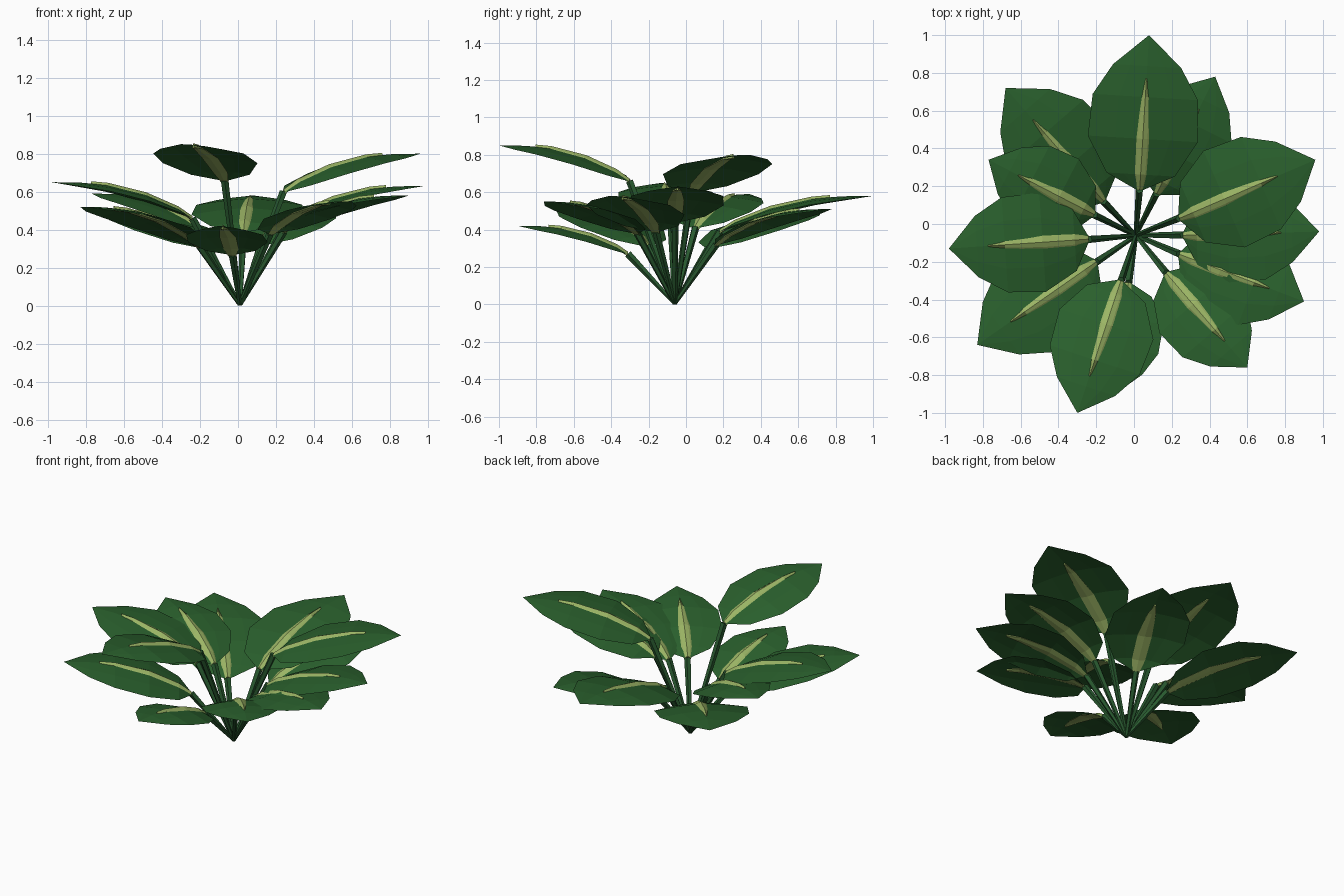
import bpy
from mathutils import Vector

if "Cube" in bpy.data.objects:
    bpy.data.objects.remove(bpy.data.objects["Cube"])

def material(name, rgb):
    m = bpy.data.materials.new(name)
    m.diffuse_color = (*rgb, 1)
    m.use_nodes = True
    m.node_tree.nodes["Principled BSDF"].inputs["Base Color"].default_value = m.diffuse_color
    return m

LEAF = material("leaf_green", (0.023, 0.117, 0.026))
STEM = material("stem_green", (0.021, 0.098, 0.028))
RIB = material("rib_green", (0.33, 0.46, 0.13))

ROOT = Vector((0.01, -0.06, 0))
# position along leaf, rise, half width (fractions of the leaf length / rise)
OUTLINE = [(0, 0, 0.02), (0.1, 0.27, 0.22), (0.33, 0.66, 0.355),
           (0.6, 0.92, 0.34), (0.8, 0.99, 0.22), (1, 1, 0)]
# midrib: position, rise, half width
RIBLINE = [(0, 0, 0.012), (0.1, 0.27, 0.024), (0.33, 0.66, 0.026),
           (0.6, 0.92, 0.015), (0.72, 0.962, 0.003)]

def make(name, verts, faces, mat):
    me = bpy.data.meshes.new(name)
    me.from_pydata([tuple(v) for v in verts], [], faces)
    me.materials.append(mat)
    me.update()
    ob = bpy.data.objects.new(name, me)
    bpy.context.collection.objects.link(ob)
    return ob

def tube(rings, n):
    faces = [(r * n + i, r * n + (i + 1) % n, (r + 1) * n + (i + 1) % n, (r + 1) * n + i)
             for r in range(rings - 1) for i in range(n)]
    return faces + [tuple(range(n))[::-1], tuple(range((rings - 1) * n, rings * n))]

def plant_leaf(i, base, tip):
    base, tip = Vector(base), Vector(tip)
    run = Vector((tip.x - base.x, tip.y - base.y, 0))
    length, rise = run.length, tip.z - base.z
    fwd = run.normalized()
    side = Vector((-fwd.y, fwd.x, 0))

    def point(t, h, s, dz):
        return base + run * t + side * s + Vector((0, 0, rise * h + dz))

    # blade: arched, slightly drooping sheet
    cols = (-1, -0.5, 0, 0.5, 1)
    verts = [point(t, h, -u * w * length, -0.035 * abs(u) ** 1.4 * w / 0.35)
             for t, h, w in OUTLINE[:-1] for u in cols]
    verts.append(tip)
    rows = len(OUTLINE) - 1
    faces = [(r * 5 + c, r * 5 + c + 5, r * 5 + c + 6, r * 5 + c + 1)[::-1]
             for r in range(rows - 1) for c in range(4)]
    faces += [((rows - 1) * 5 + c + 1, rows * 5, (rows - 1) * 5 + c) for c in range(4)]
    make(f"leaf_{i}", verts, faces, LEAF)

    # midrib: low ridge above, wider strip below
    verts = []
    for t, h, w in RIBLINE:
        for s, dz in ((-w, 0.002), (-1.7 * w, -0.010), (0, -0.014),
                      (1.7 * w, -0.010), (w, 0.002), (0, 0.012)):
            verts.append(point(t, h, s, dz))
    make(f"midrib_{i}", verts, tube(len(RIBLINE), 6)[:], RIB)

    # stem: tapered five-sided stalk
    axis = (base - ROOT).normalized()
    up = side.cross(axis)
    verts = []
    from math import cos, sin, tau
    for c, r in ((ROOT, 0.012), (base, 0.021)):
        for k in range(5):
            a = tau * k / 5
            verts.append(c + side * r * cos(a) + up * r * sin(a))
    for v in verts:
        v.z = max(v.z, 0)
    make(f"stem_{i}", verts, tube(2, 5), STEM)

# leaf base and tip for each stalk
LEAVES = [
    ((0.03, 0.18, 0.39), (0.08, 1.00, 0.58)),
    ((0.12, 0.16, 0.32), (0.43, 0.78, 0.51)),
    ((0.24, 0.03, 0.60), (0.96, 0.34, 0.80)),
    ((0.26, -0.06, 0.44), (0.98, -0.04, 0.63)),
    ((0.24, -0.16, 0.39), (0.90, -0.41, 0.58)),
    ((0.17, -0.26, 0.38), (0.60, -0.76, 0.55)),
    ((-0.07, -0.30, 0.66), (-0.30, -1.00, 0.85)),
    ((-0.03, -0.31, 0.27), (-0.10, -0.90, 0.42)),
    ((-0.20, -0.20, 0.31), (-0.83, -0.64, 0.52)),
    ((-0.24, -0.08, 0.46), (-0.98, -0.13, 0.65)),
    ((-0.21, 0.05, 0.41), (-0.77, 0.34, 0.59)),
    ((-0.16, 0.12, 0.30), (-0.68, 0.72, 0.50)),
]
for i, (b, t) in enumerate(LEAVES, 1):
    plant_leaf(i, b, t)
